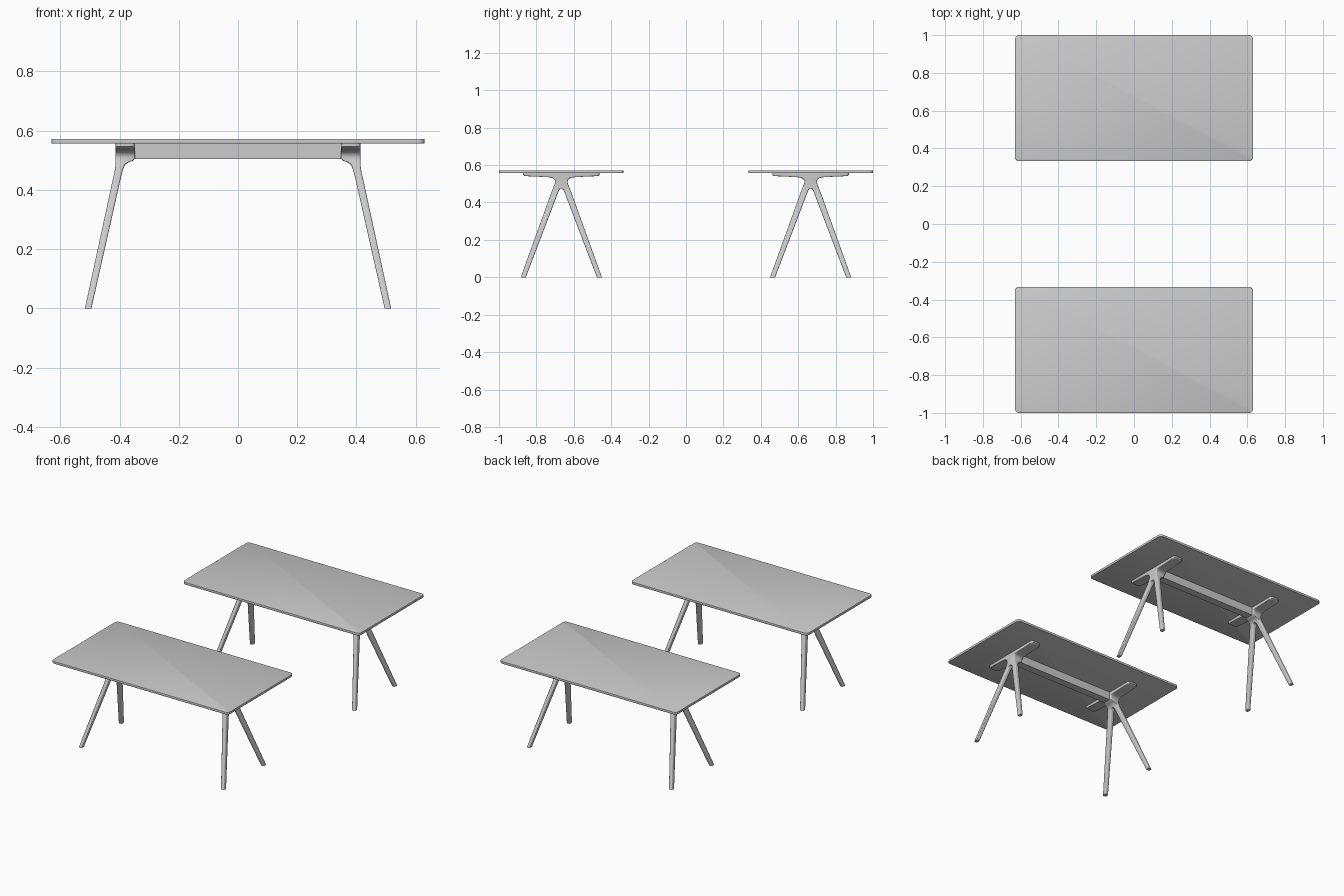
import bpy, bmesh, math

if "Cube" in bpy.data.objects:
    bpy.data.objects.remove(bpy.data.objects["Cube"])

TABLE_Y = 0.6665


def finish(bm, name, angle=35):
    bmesh.ops.recalc_face_normals(bm, faces=bm.faces[:])
    mesh = bpy.data.meshes.new(name)
    bm.to_mesh(mesh)
    bm.free()
    ob = bpy.data.objects.new(name, mesh)
    bpy.context.collection.objects.link(ob)
    bpy.ops.object.select_all(action='DESELECT')
    ob.select_set(True)
    bpy.context.view_layer.objects.active = ob
    bpy.ops.object.shade_smooth_by_angle(angle=math.radians(angle))
    return ob


def box(x, y, z0, z1):
    bm = bmesh.new()
    bmesh.ops.create_cube(bm, size=1)
    for v in bm.verts:
        v.co = (v.co.x * 2 * x, v.co.y * 2 * y, z1 if v.co.z > 0 else z0)
    return bm


def section(z, y0, y1, x0, x1, r):
    """Rounded rectangle at height z; inner corners go square at the mid plane."""
    r_in = min(r, y0)
    pts = []
    for cx, cy, rad, start in ((x1 - r, y1 - r, r, 0), (x0 + r, y1 - r, r, 90),
                               (x0 + r_in, y0 + r_in, r_in, 180),
                               (x1 - r_in, y0 + r_in, r_in, 270)):
        for k in range(4):
            a = math.radians(start + 30 * k)
            pts.append((cx + rad * math.cos(a), cy + rad * math.sin(a), z))
    return pts


# Rows of the leg frame: z, inner y, outer y, inner x, outer x, corner radius
ROWS = [
    (0.000, 0.190, 0.217, 0.495, 0.517, 0.005),
    (0.430, 0.026, 0.062, 0.398, 0.424, 0.006),
    (0.455, 0.017, 0.053, 0.392, 0.418, 0.006),
    (0.466, 0.012, 0.049, 0.389, 0.416, 0.006),
    (0.473, 0.006, 0.046, 0.387, 0.415, 0.006),
    (0.476, 0.000, 0.045, 0.386, 0.4145, 0.006),
    (0.487, 0.000, 0.041, 0.379, 0.414, 0.006),
    (0.494, 0.000, 0.038, 0.368, 0.414, 0.006),
    (0.499, 0.000, 0.036, 0.354, 0.414, 0.006),
    (0.505, 0.000, 0.034, 0.347, 0.414, 0.006),
    (0.515, 0.000, 0.034, 0.347, 0.414, 0.006),
    (0.523, 0.000, 0.038, 0.347, 0.414, 0.007),
    (0.530, 0.000, 0.046, 0.347, 0.414, 0.008),
    (0.534, 0.000, 0.060, 0.347, 0.414, 0.010),
    (0.536, 0.000, 0.080, 0.347, 0.414, 0.012),
    (0.541, 0.000, 0.190, 0.347, 0.414, 0.012),
    (0.543, 0.000, 0.200, 0.347, 0.414, 0.014),
    (0.547, 0.000, 0.205, 0.347, 0.414, 0.014),
    (0.557, 0.000, 0.205, 0.347, 0.414, 0.014),
]


def leg_frame():
    bm = bmesh.new()
    rings = [[bm.verts.new(p) for p in section(*row)] for row in ROWS]
    n = len(rings[0])
    for a, b in zip(rings, rings[1:]):
        for i in range(n):
            j = (i + 1) % n
            bm.faces.new((a[i], a[j], b[j], b[i]))
    bm.faces.new(rings[0][::-1])
    bm.faces.new(rings[-1])
    bmesh.ops.remove_doubles(bm, verts=bm.verts[:], dist=1e-5)
    # Open the mid plane so both halves weld into one A-shaped frame
    mid = [f for f in bm.faces if all(abs(v.co.y) < 1e-5 for v in f.verts)]
    bmesh.ops.delete(bm, geom=mid, context='FACES')
    bmesh.ops.mirror(bm, geom=bm.verts[:] + bm.edges[:] + bm.faces[:],
                     axis='Y', merge_dist=1e-5)
    ob = finish(bm, "leg_frames")
    ob.modifiers.new("Mirror", 'MIRROR').use_axis[0] = True
    return ob


def table_top():
    bm = box(0.63, 0.3335, 0.557, 0.572)
    corners = [e for e in bm.edges
               if abs(e.verts[0].co.z - e.verts[1].co.z) > 0.01]
    bmesh.ops.bevel(bm, geom=corners, offset=0.022, segments=6,
                    profile=0.5, affect='EDGES')
    rims = [e for e in bm.edges
            if abs(e.verts[0].co.z - e.verts[1].co.z) < 1e-4]
    bmesh.ops.bevel(bm, geom=rims, offset=0.0015, segments=2,
                    profile=0.5, affect='EDGES')
    return finish(bm, "table_top")


# Front table
parts = [table_top(), leg_frame(),
         finish(box(0.35, 0.025, 0.505, 0.557), "cross_beam")]

# Second table behind it
for ob in parts:
    ob.location.y = -TABLE_Y
    twin = ob.copy()
    twin.location.y = TABLE_Y
    twin.name = "back_" + ob.name
    bpy.context.collection.objects.link(twin)
    ob.name = "front_" + ob.name
